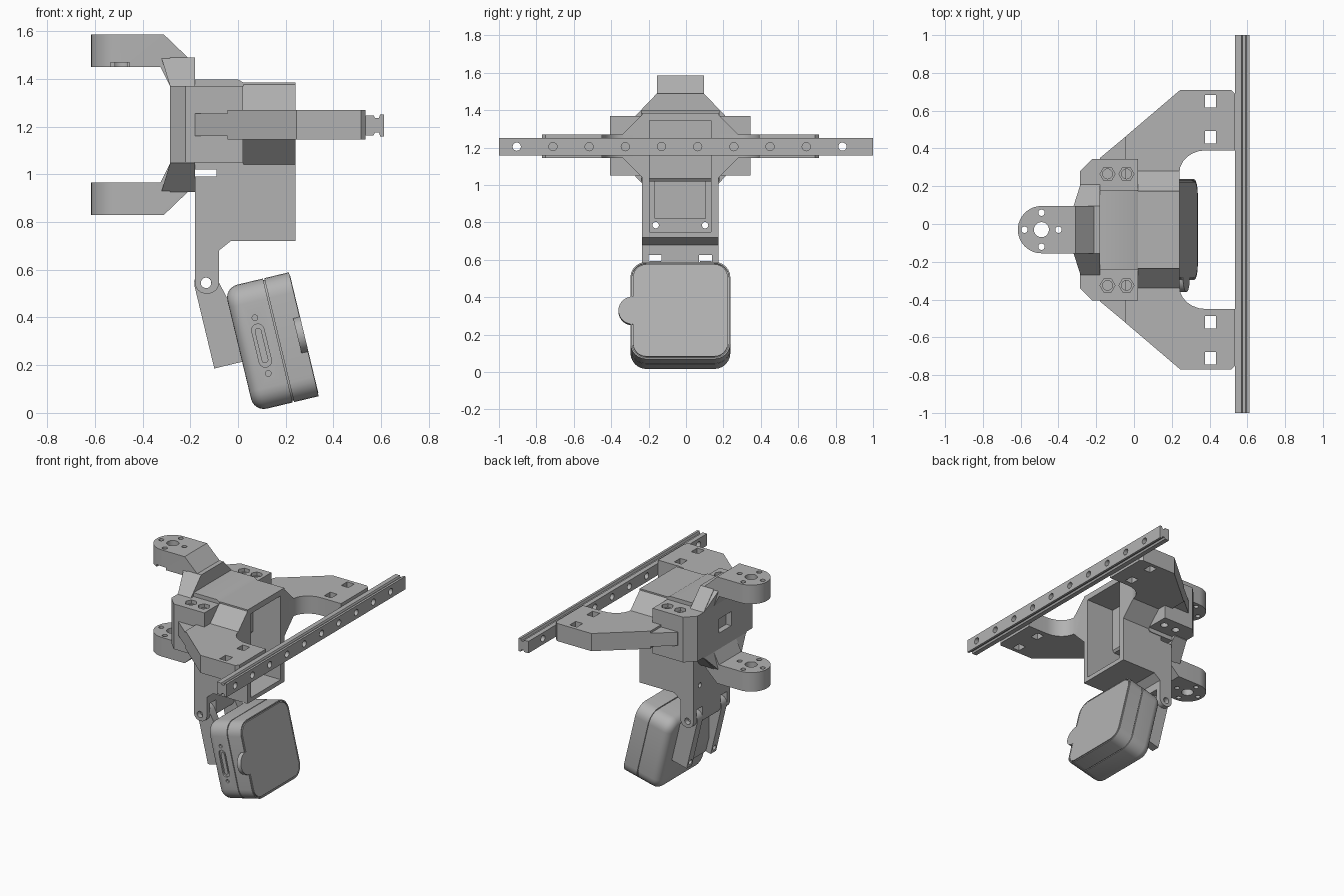
import bpy, bmesh
from math import sin, cos, pi, radians
from mathutils import Matrix

cube = bpy.data.objects.get("Cube")
if cube:
    bpy.data.objects.remove(cube, do_unlink=True)

grey = bpy.data.materials.new("plain grey")
grey.use_nodes = True
GREY = (0.45, 0.45, 0.45, 1)
grey.diffuse_color = GREY
grey.node_tree.nodes["Principled BSDF"].inputs["Base Color"].default_value = GREY

MID = 1.2075                                   # height of the fork's symmetry plane
WORLD = Matrix.Identity(4)
BODY = Matrix.Translation((0, -0.03, 0))
CAM = Matrix.Translation((0.2775, -0.03, 0.33)) @ Matrix.Rotation(radians(-13.5), 4, 'Y')


def put(axis, p, q, t):
    return {'x': (t, p, q), 'y': (p, t, q), 'z': (p, q, t)}[axis]


def loft(name, axis, rings, frame=BODY):
    """Skin a list of (outline, position along axis)."""
    bm = bmesh.new()
    rows = [[bm.verts.new(frame @ Matrix.Translation(put(axis, p, q, t)).to_translation())
             for p, q in pts] for pts, t in rings]
    n = len(rows[0])
    for a, b in zip(rows, rows[1:]):
        for i in range(n):
            j = (i + 1) % n
            bm.faces.new((a[i], a[j], b[j], b[i]))
    bm.faces.new(rows[0])
    bm.faces.new(rows[-1])
    bmesh.ops.recalc_face_normals(bm, faces=bm.faces)
    mesh = bpy.data.meshes.new(name)
    bm.to_mesh(mesh)
    bm.free()
    mesh.materials.append(grey)
    ob = bpy.data.objects.new(name, mesh)
    bpy.context.scene.collection.objects.link(ob)
    return ob


def prism(name, axis, pts, a, b, frame=BODY):
    return loft(name, axis, [(pts, a), (pts, b)], frame)


def circle(p, q, r, n=20):
    return [(p + r * cos(2 * pi * i / n), q + r * sin(2 * pi * i / n)) for i in range(n)]


def rrect(p, q, hp, hq, r=0.0, n=6):
    """Rectangle with rounded corners, given centre and half sizes."""
    if r == 0:
        return [(p - hp, q - hq), (p + hp, q - hq), (p + hp, q + hq), (p - hp, q + hq)]
    out = []
    for k, (sp, sq) in enumerate(((1, 1), (-1, 1), (-1, -1), (1, -1))):
        for i in range(n + 1):
            a = (k + i / n) * pi / 2
            out.append((p + sp * (hp - r) + r * cos(a), q + sq * (hq - r) + r * sin(a)))
    return out


def cut(target, axis, pts, a, b, frame=BODY, mode='DIFFERENCE'):
    tool = prism("cutter", axis, pts, a, b, frame)
    merge(target, tool, mode)


def merge(target, tool, mode='UNION'):
    mod = target.modifiers.new("bool", 'BOOLEAN')
    mod.operation, mod.object, mod.solver = mode, tool, 'EXACT'
    bpy.context.view_layer.objects.active = target
    bpy.ops.object.modifier_apply(modifier=mod.name)
    bpy.data.objects.remove(tool, do_unlink=True)


def flip(pts, on):
    return [(p, 2 * MID - q) for p, q in pts] if on else pts


# Slotted rail with a row of screw holes
half = [(0.535, 0.042), (0.568, 0.042), (0.574, 0.03), (0.59, 0.03), (0.596, 0.046), (0.612, 0.046)]
profile = [(x, 1.205 + h) for x, h in half] + [(x, 1.205 - h) for x, h in reversed(half)]
rail = prism("rail", 'y', profile, -1, 1, WORLD)
for i in range(10):
    cut(rail, 'x', circle(-0.905 + 0.1935 * i, 1.205, 0.022), 0.5, 0.7, WORLD)

# Side arms that carry the rail, with gussets and square nut pockets
for s, side in ((1, "back"), (-1, "front")):
    curve = [(0.38 - 0.14 * sin(a), 0.30 + 0.12 * cos(a)) for a in [i * pi / 12 for i in range(7)]]
    outline = [(-0.045, 0.2), (-0.045, 0.493), (0.245, 0.74), (0.515, 0.74), (0.535, 0.72),
               (0.535, 0.42)] + curve + [(0.24, 0.2)]
    arm = prism(side + "_arm", 'z', [(x, s * y) for x, y in outline], 1.145, 1.27)
    for y in (0.49, 0.68):
        cut(arm, 'z', rrect(0.405, s * y, 0.028, 0.033), 1.1, 1.3)
    prism(side + "_arm_root", 'z', [(x, s * y) for x, y in
          ((-0.18, 0.2), (-0.18, 0.38), (-0.03, 0.505), (-0.03, 0.2))], 1.16, 1.255)
    prism(side + "_gusset", 'x', [(s * y, z) for y, z in
          ((0.19, 1.375), (0.205, 1.375), (0.31, 1.27), (0.31, 1.145), (0.205, 1.04), (0.19, 1.04))],
          0.02, 0.24)

    # Screw block with hexagon pockets
    block = prism(side + "_screw_block", 'z', [(x, s * y) for x, y in
                  ((-0.285, 0.18), (-0.285, 0.31), (-0.22, 0.375), (0.02, 0.375), (0.02, 0.18))],
                  1.05, 1.37)
    for x in (-0.14, -0.04):
        cut(block, 'z', circle(x, s * 0.295, 0.026), 1, 1.4)
        cut(block, 'z', circle(x, s * 0.295, 0.04, 6), 1.345, 1.4)

# Back plate with window
right_half = [(0.125, 1.49), (0.24, 1.37), (0.24, 2 * MID - 1.37), (0.125, 2 * MID - 1.49)]
plate = prism("back_plate", 'x', right_half + [(-y, z) for y, z in reversed(right_half)], -0.285, -0.18)
cut(plate, 'x', rrect(0, MID, 0.07, 0.05), -0.3, -0.245)

# Upper and lower fork arms with round ends
for low, label in ((False, "upper_fork"), (True, "lower_fork")):
    side = [(-0.49, 1.45), (-0.325, 1.45), (-0.285, 1.37), (-0.18, 1.37), (-0.18, 1.46),
            (-0.31, 1.585), (-0.49, 1.585)]
    fork = prism(label, 'y', flip(side, low), -0.125, 0.125)
    z0, z1 = sorted(q for _, q in flip([(0, 1.45), (0, 1.585)], low))
    merge(fork, prism("end", 'z', circle(-0.49, 0, 0.125, 48), z0, z1))
    cut(fork, 'z', circle(-0.49, 0, 0.04), z0 - 0.1, z1 + 0.1)
    for dx, dy in ((0.09, 0), (-0.09, 0), (0, 0.09), (0, -0.09)):
        cut(fork, 'z', circle(-0.49 + dx, dy, 0.017, 14), z0 - 0.1, z1 + 0.1)
    if not low:
        cut(fork, 'y', rrect(-0.495, 1.455, 0.04, 0.013), -0.2, -0.03)
    # Flare between the fork arm and the plate
    wide, slim = 0.235, 0.125
    flare = [(-0.285, 1.37), (-0.18, 1.37), (-0.18, wide), (-0.285, wide)]
    outer = [(-0.285, -wide), (-0.18, -wide), (-0.18, wide), (-0.285, wide)]
    inner = [(-0.32, -slim), (-0.19, -slim), (-0.19, slim), (-0.32, slim)]
    za, zb = [q for _, q in flip([(0, 1.37), (0, 1.485)], low)]
    loft(label + "_flare", 'z', [(outer, za), (inner, zb)])

# Housing collar between plate and box
prism("collar", 'y', [(-0.18, 1.02), (0.01, 1.02), (0.022, 1.035), (0.022, 1.385), (0, 1.397),
                      (-0.18, 1.397)], -0.21, 0.21)

# Hollow box with its rear leg plate
box = prism("box_housing", 'y', [(-0.18, 0.625), (-0.08, 0.625), (-0.08, 0.68), (-0.03, 0.72),
            (0.24, 0.72), (0.24, 1.385), (-0.09, 1.385), (-0.09, 0.99), (-0.18, 0.99)], -0.205, 0.205)
cut(box, 'x', rrect(0, 1.047, 0.165, 0.297), -0.07, 0.3)
cut(box, 'x', rrect(0, 0.945, 0.135, 0.125), -0.085, 0)
for y in (-0.132, 0.132):
    cut(box, 'x', circle(y, 0.785, 0.017), -0.25, 0)
    cut(box, 'x', circle(y, 1.1, 0.017), -0.085, 0)

# Hinge knuckles at the foot of the leg
for name, a, b in (("front_knuckle", -0.205, -0.17), ("middle_knuckle", -0.1, 0.1),
                   ("back_knuckle", 0.17, 0.205)):
    ear = prism(name, 'y', rrect(-0.13, 0.5725, 0.05, 0.0725, 0.045), a, b)
    merge(ear, prism("top", 'y', rrect(-0.13, 0.61, 0.05, 0.04), a, b))
    cut(ear, 'y', circle(-0.134, 0.545, 0.022), -0.3, 0.3)

# Tilted camera bracket with two hinge fingers
arc = [(-0.35 + 0.05 * cos(a), 0.305 + 0.05 * sin(a)) for a in [i * pi / 8 for i in range(9)]]
for s, label in ((-1, "front"), (1, "back")):
    a, b = sorted((s * 0.105, s * 0.165))
    finger = prism(label + "_bracket_finger", 'y',
                   [(-0.4, -0.052), (-0.278, -0.052), (-0.278, 0.22)] + arc, a, b, CAM)
    cut(finger, 'y', circle(-0.35, 0.305, 0.022), -0.3, 0.3, CAM)
    cut(finger, 'x', circle(s * 0.135, -0.015, 0.018), -0.5, -0.3, CAM)
prism("bracket_plate", 'y', [(-0.36, -0.052), (-0.278, -0.052), (-0.278, 0.22), (-0.32, 0.22),
                             (-0.36, 0.06)], -0.11, 0.11, CAM)

# Camera shell with rounded back
H, R = 0.267, 0.085
rings = []
for i in range(7):
    a = i * pi / 12
    d = 0.055 * (1 - sin(a))
    rings.append((rrect(0, 0, H - d, H - d, R - d), -0.28 + 0.055 * (1 - cos(a))))
shell = loft("camera_shell", 'x', rings + [(rrect(0, 0, H, H, R), -0.114)], CAM)
cut(shell, 'y', rrect(-0.185, -0.005, 0.026, 0.092, 0.025), -0.3, -0.255, CAM)
for z in (0.115, -0.125):
    cut(shell, 'y', circle(-0.185, z, 0.012, 14), -0.3, -0.25, CAM)
prism("port_insert", 'y', rrect(-0.185, -0.005, 0.014, 0.075, 0.0135), -0.263, -0.25, CAM)
prism("camera_seam", 'x', rrect(0, 0, H - 0.007, H - 0.007, R - 0.007), -0.12, -0.1, CAM)
cover = prism("camera_cover", 'x', rrect(0, 0, H, H, R), -0.108, -0.002, CAM)
cut(cover, 'x', rrect(0, 0, H - 0.008, H - 0.008, R - 0.008), -0.012, 0.1, CAM)

# Front sheet with a round pull tab
sheet = prism("front_sheet", 'x', rrect(0, 0, H - 0.014, H - 0.014, R - 0.014), -0.03, 0, CAM)
merge(sheet, prism("tab", 'x', circle(-0.255, 0, 0.076, 32), -0.03, 0, CAM))

# Smooth shading that keeps hard edges
for ob in bpy.context.scene.objects:
    ob.select_set(ob.type == 'MESH')
bpy.context.view_layer.objects.active = rail
bpy.ops.object.shade_smooth_by_angle(angle=radians(30))
